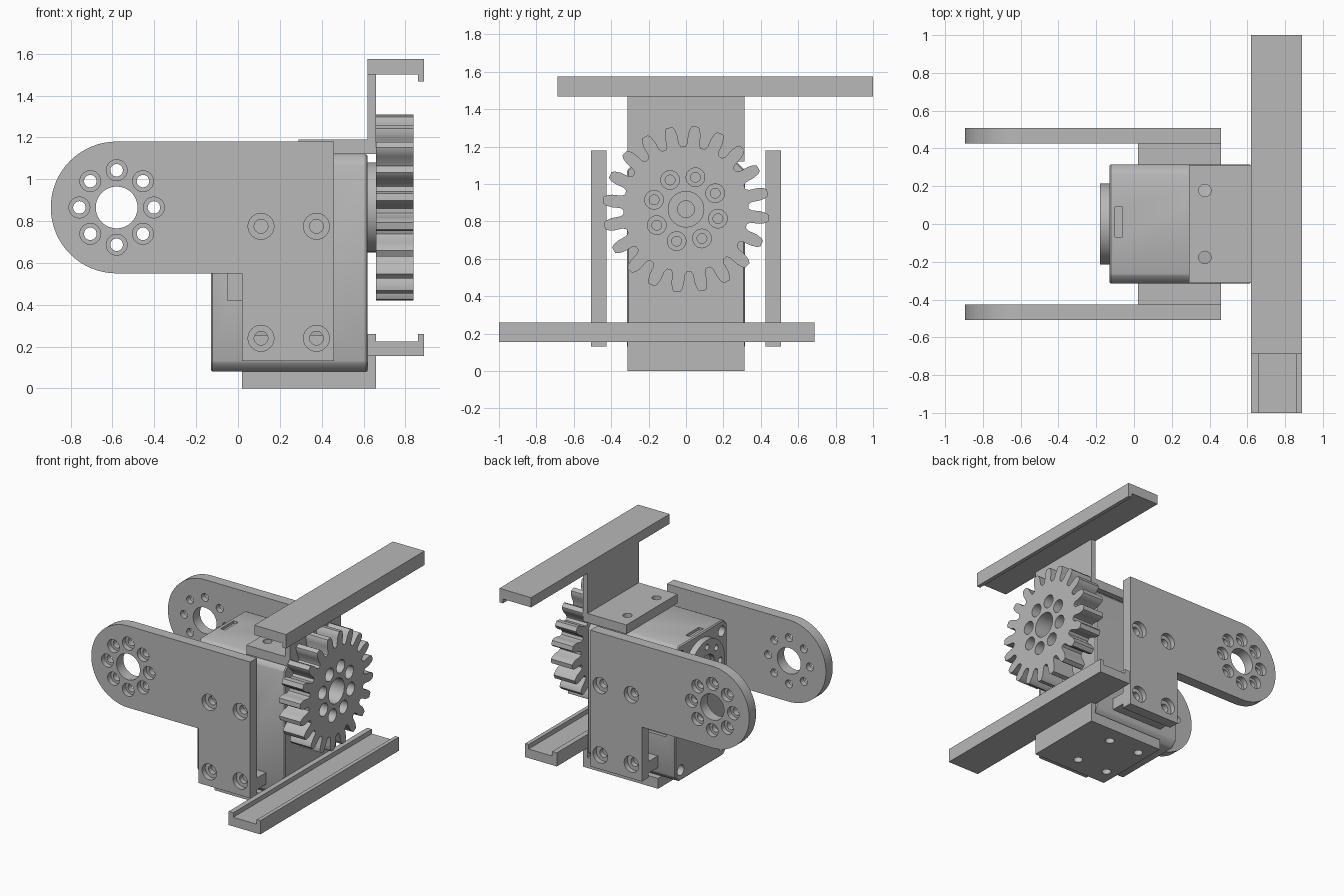
import bpy, bmesh
from math import sin, cos, pi, radians
from mathutils import Vector

cube = bpy.data.objects.get("Cube")
if cube:
    bpy.data.objects.remove(cube)

grey = bpy.data.materials.new("plain_grey")
grey.use_nodes = True
grey.diffuse_color = (0.48, 0.48, 0.48, 1)
grey.node_tree.nodes["Principled BSDF"].inputs["Base Color"].default_value = (0.48, 0.48, 0.48, 1)

AXLE_Z = 0.865


def place(axis, u, v, w):
    """Point from profile coordinates u, v and position w along the axis."""
    return {"x": Vector((w, u, v)), "y": Vector((u, w, v)), "z": Vector((u, v, w))}[axis]


def add_prism(bm, axis, pts, a, b):
    low = [bm.verts.new(place(axis, u, v, a)) for u, v in pts]
    high = [bm.verts.new(place(axis, u, v, b)) for u, v in pts]
    n = len(pts)
    bm.faces.new(low)
    bm.faces.new(high[::-1])
    for i in range(n):
        j = (i + 1) % n
        bm.faces.new((low[i], high[i], high[j], low[j]))


def finish(name, bm):
    bmesh.ops.recalc_face_normals(bm, faces=bm.faces)
    mesh = bpy.data.meshes.new(name)
    bm.to_mesh(mesh)
    bm.free()
    mesh.materials.append(grey)
    ob = bpy.data.objects.new(name, mesh)
    bpy.context.collection.objects.link(ob)
    return ob


def prism(name, axis, pts, a, b):
    bm = bmesh.new()
    add_prism(bm, axis, pts, a, b)
    return finish(name, bm)


def ring(u, v, r, count, start=0.0):
    return [(u + r * cos(start + 2 * pi * i / count), v + r * sin(start + 2 * pi * i / count))
            for i in range(count)]


def rect(u0, u1, v0, v1):
    return [(u0, v0), (u1, v0), (u1, v1), (u0, v1)]


def apply_modifier(ob, mod):
    bpy.ops.object.select_all(action="DESELECT")
    bpy.context.view_layer.objects.active = ob
    ob.select_set(True)
    bpy.ops.object.modifier_apply(modifier=mod.name)


def cut(ob, axis, profiles, a, b):
    """Remove a set of separate prisms from an object."""
    bm = bmesh.new()
    for pts in profiles:
        add_prism(bm, axis, pts, a, b)
    cutter = finish("cutter", bm)
    cutter.hide_render = True
    mod = ob.modifiers.new("cut", "BOOLEAN")
    mod.operation, mod.solver, mod.object = "DIFFERENCE", "EXACT", cutter
    apply_modifier(ob, mod)
    bpy.data.objects.remove(cutter)


def holes(ob, axis, centres, r, a, b, sides=24):
    cut(ob, axis, [ring(u, v, r, sides) for u, v in centres], a, b)


def smooth(ob):
    bpy.ops.object.select_all(action="DESELECT")
    bpy.context.view_layer.objects.active = ob
    ob.select_set(True)
    bpy.ops.object.shade_smooth_by_angle(angle=radians(30))


# Motor housing with chamfered long edges
c, w, lo, hi = 0.045, 0.315, 0.08, 1.12
housing = prism("motor_housing", "x",
                [(-w + c, lo), (w - c, lo), (w, lo + c), (w, hi - c),
                 (w - c, hi), (-w + c, hi), (-w, hi - c), (-w, lo + c)], -0.13, 0.62)
bevel = housing.modifiers.new("edge", "BEVEL")
bevel.width, bevel.segments = 0.008, 1
apply_modifier(housing, bevel)
holes(housing, "x", [(y, z) for y in (-0.25, 0.25) for z in (0.16, 1.04)], 0.04, -0.2, -0.07)
cut(housing, "z", [rect(-0.1, -0.06, -0.07, 0.09)], 1.1, 1.2)
for side in (-1, 1):
    cut(housing, "y", [rect(-0.05, 0.3, 0.42, 0.7)], *sorted((side * 0.29, side * 0.4)))
smooth(housing)

# Output hub and idler horn
hub = prism("output_hub", "x", ring(0, AXLE_Z, 0.215, 48), 0.61, 0.66)
holes(hub, "x", [(0, AXLE_Z)], 0.045, 0.63, 0.7)
smooth(hub)
horn = prism("idler_horn", "x", ring(0, AXLE_Z, 0.215, 48), -0.18, -0.12)
holes(horn, "x", [(0, AXLE_Z)], 0.1, -0.2, -0.14, 32)
holes(horn, "x", ring(0, AXLE_Z, 0.16, 8), 0.022, -0.2, -0.14, 16)
smooth(horn)

# Spur gear
teeth = 20
outline = []
for t in range(teeth):
    mid = radians(83.6) + 2 * pi * t / teeth
    flank = [(0.335, 0.125), (0.352, 0.094), (0.4, 0.084), (0.43, 0.062), (0.445, 0.038)]
    steps = [(r, -h) for r, h in flank] + [(r, h) for r, h in reversed(flank)]
    outline += [(r * cos(mid + d), AXLE_Z + r * sin(mid + d)) for r, d in steps]
gear = prism("spur_gear", "x", outline, 0.66, 0.84)
bolts = ring(0, AXLE_Z, 0.178, 8, radians(73.6))
holes(gear, "x", [(0, AXLE_Z)], 0.095, 0.6, 0.9, 32)
holes(gear, "x", bolts, 0.05, 0.7, 0.9)
holes(gear, "x", bolts, 0.026, 0.6, 0.75)
smooth(gear)

# Side arms with a round end, and the flanges that hold them
arm_x, arm_r = -0.58, 0.315
arc = [(arm_x + arm_r * cos(a), AXLE_Z + arm_r * sin(a))
       for a in [pi / 2 + pi * i / 32 for i in range(33)]]
arm_profile = arc + [(0.02, AXLE_Z - arm_r), (0.02, 0.13), (0.46, 0.13), (0.46, AXLE_Z + arm_r)]
arm_bolts = ring(arm_x, AXLE_Z, 0.178, 8)
screws = [(x, z) for x in (0.11, 0.375) for z in (0.24, 0.775)]
for side, label in ((-1, "front"), (1, "back")):
    def span(a, b):
        return sorted((side * a, side * b))
    arm = prism(label + "_arm", "y", arm_profile, *span(0.425, 0.508))
    holes(arm, "y", [(arm_x, AXLE_Z)], 0.1, *span(0.3, 0.6), 40)
    holes(arm, "y", arm_bolts, 0.05, *span(0.468, 0.6))
    holes(arm, "y", arm_bolts, 0.03, *span(0.3, 0.5))
    holes(arm, "y", screws, 0.062, *span(0.468, 0.6))
    holes(arm, "y", screws, 0.033, *span(0.3, 0.5))
    smooth(arm)
    prism(label + "_arm_flange", "y", rect(0.02, 0.46, 0.165, 0.255), *span(0.31, 0.43))

# Upper bracket: mounting foot, upright and lipped rail
foot = prism("upper_foot", "y",
             [(0.29, 1.12), (0.66, 1.12), (0.66, 1.5), (0.62, 1.5), (0.62, 1.19), (0.29, 1.19)],
             -0.312, 0.312)
holes(foot, "z", [(0.375, -0.177), (0.375, 0.177)], 0.033, 1.0, 1.3)
smooth(foot)
prism("upper_rail", "y",
      [(0.62, 1.5), (0.86, 1.5), (0.86, 1.467), (0.89, 1.467), (0.89, 1.575), (0.62, 1.575)],
      -0.687, 1.0)

# Lower bracket: base plate, upright and lipped rail
base = prism("lower_base", "y",
             [(0.02, 0), (0.66, 0), (0.66, 0.155), (0.62, 0.155), (0.62, 0.08), (0.02, 0.08)],
             -0.312, 0.312)
holes(base, "z", [(x, y) for x in (0.11, 0.375) for y in (-0.177, 0.177)], 0.033, -0.1, 0.2)
smooth(base)
prism("lower_rail", "y",
      [(0.62, 0.155), (0.89, 0.155), (0.89, 0.26), (0.86, 0.26), (0.86, 0.225),
       (0.66, 0.225), (0.66, 0.26), (0.62, 0.26)], -1.0, 0.687)
